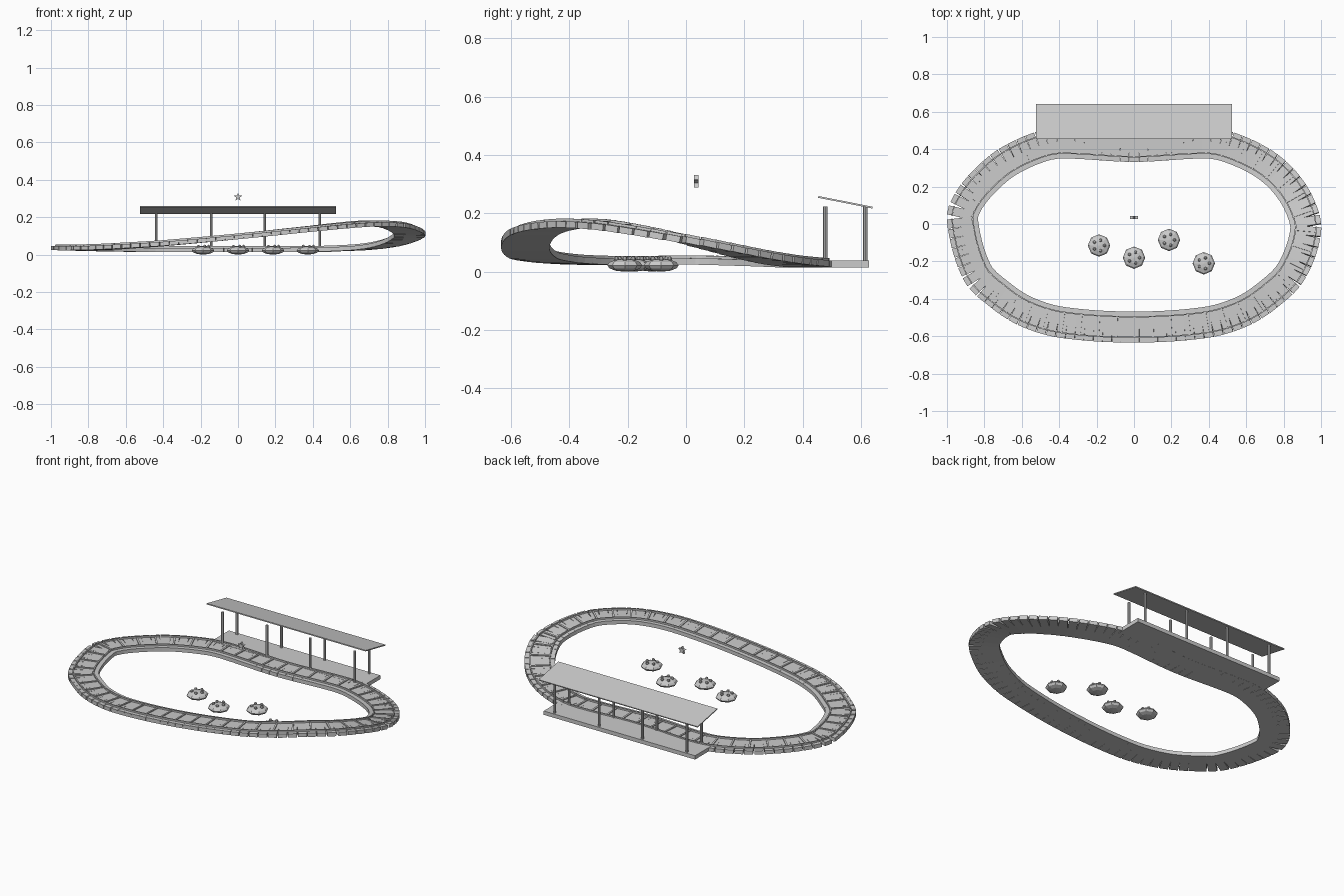
import bpy, bmesh, math
from mathutils import Matrix, Vector

cube = bpy.data.objects.get("Cube")
if cube:
    bpy.data.objects.remove(cube)

grey = bpy.data.materials.new("plain_grey")
grey.use_nodes = True
grey.diffuse_color = (0.6, 0.6, 0.6, 1)
grey.node_tree.nodes["Principled BSDF"].inputs["Base Color"].default_value = (0.6, 0.6, 0.6, 1)


def finish(name, bm):
    mesh = bpy.data.meshes.new(name)
    bm.to_mesh(mesh)
    bm.free()
    mesh.materials.append(grey)
    obj = bpy.data.objects.new(name, mesh)
    bpy.context.collection.objects.link(obj)
    return obj


def add_box(bm, size, frame, offset=(0, 0, 0)):
    m = frame @ Matrix.Translation(offset) @ Matrix.Diagonal((*size, 1))
    bmesh.ops.create_cube(bm, size=1, matrix=m)


def box(name, size, frame):
    bm = bmesh.new()
    add_box(bm, size, frame)
    return finish(name, bm)


# Centre line of the circuit, from the back right, clockwise from above
PATH = [Vector(p) for p in (
    (0, .415, .025), (.38, .433, .026), (.5, .413, .028), (.675, .334, .037),
    (.796, .235, .055), (.885, .1, .085), (.917, -.04, .115), (.84, -.255, .153),
    (.718, -.378, .162), (.575, -.469, .153), (.383, -.526, .133), (0, -.551, .093),
    (-.383, -.526, .058), (-.575, -.469, .045), (-.718, -.378, .037),
    (-.84, -.255, .034), (-.917, .02, .035), (-.885, .122, .034),
    (-.793, .235, .031), (-.673, .334, .028), (-.5, .413, .025), (-.38, .433, .025))]


def smooth_loop(pts, steps=30):
    out, n = [], len(pts)
    for i in range(n):
        a, b, c, d = (pts[(i + k - 1) % n] for k in range(4))
        k1, k2 = (c - b).length / (c - a).length, (c - b).length / (d - b).length
        m1, m2 = (c - a) * k1, (d - b) * k2
        for s in range(steps):
            t = s / steps
            out.append(b * (2*t**3 - 3*t*t + 1) + m1 * (t**3 - 2*t*t + t)
                       + c * (3*t*t - 2*t**3) + m2 * (t**3 - t*t))
    return out


def frames(count):
    """Evenly spaced frames: x along the track, y across it, z up."""
    pts = smooth_loop(PATH)
    pts.append(pts[0])
    dist = [0]
    for a, b in zip(pts, pts[1:]):
        dist.append(dist[-1] + (b - a).length)

    def at(s):
        s %= dist[-1]
        i = next(k for k in range(len(pts) - 1) if dist[k + 1] >= s)
        return pts[i].lerp(pts[i + 1], (s - dist[i]) / (dist[i + 1] - dist[i]))

    step = dist[-1] / count
    result = []
    for i in range(count):
        along = (at((i + .5) * step) - at((i - .5) * step)).normalized()
        side = Vector((0, 0, 1)).cross(along).normalized()
        rot = Matrix((along, side, along.cross(side))).transposed()
        result.append(Matrix.Translation(at(i * step)) @ rot.to_4x4())
    return result, step


# Track: overlapping bed slabs, two rails, a sleeper on every second slab
track, step = frames(96)
bed, rails, sleepers = bmesh.new(), bmesh.new(), bmesh.new()
for i, f in enumerate(track):
    add_box(bed, (step, .166, .022), f)
    for side in (-1, 1):
        add_box(rails, (step * 1.08, .007, .01), f, (0, side * .055, .015))
    if i % 2 == 0:
        add_box(sleepers, (.01, .115, .006), f, (0, 0, .013))
finish("track_bed", bed)
finish("track_rails", rails)
finish("track_sleepers", sleepers)

# Station: platform, posts and a sloping roof
box("platform", (1.0, .161, .023), Matrix.Translation((0, .548, .026)))
posts = bmesh.new()
for x in (-.437, -.143, .143, .437):
    for y in (.478, .615):
        bmesh.ops.create_cone(posts, cap_ends=True, segments=8, radius1=.0075,
                              radius2=.0075, depth=.19,
                              matrix=Matrix.Translation((x, y, .128)))
finish("station_posts", posts)
slope = math.atan2(-.037, .187)
box("station_roof", (1.05, .19, .006),
    Matrix.Translation((0, .547, .238)) @ Matrix.Rotation(slope, 4, 'X'))

# Squat faceted mounds with small knobs on top
for n, (x, y) in enumerate(((-.187, -.115), (0, -.18), (.187, -.085), (.373, -.21))):
    mound = bmesh.new()
    bmesh.ops.create_uvsphere(
        mound, u_segments=8, v_segments=6, radius=1,
        matrix=Matrix.Translation((x, y, .022)) @ Matrix.Diagonal((.06, .06, .022, 1)))
    finish(f"mound_{n + 1}", mound)
    knobs = bmesh.new()
    for k in range(5):
        a = k * math.tau / 5
        bmesh.ops.create_uvsphere(
            knobs, u_segments=6, v_segments=4, radius=.009,
            matrix=Matrix.Translation((x + .03 * math.cos(a), y + .03 * math.sin(a), .044)))
    finish(f"mound_knobs_{n + 1}", knobs)

# Floating star facing the front
star = bmesh.new()
ring = []
for k in range(10):
    a = math.pi / 2 + k * math.pi / 5
    r = .023 if k % 2 == 0 else .01
    ring.append(star.verts.new((r * math.cos(a), .027, .308 + r * math.sin(a))))
face = star.faces.new(ring)
extruded = bmesh.ops.extrude_face_region(star, geom=[face])["geom"]
bmesh.ops.translate(star, vec=(0, .016, 0),
                    verts=[v for v in extruded if isinstance(v, bmesh.types.BMVert)])
bmesh.ops.recalc_face_normals(star, faces=star.faces)
finish("star", star)
